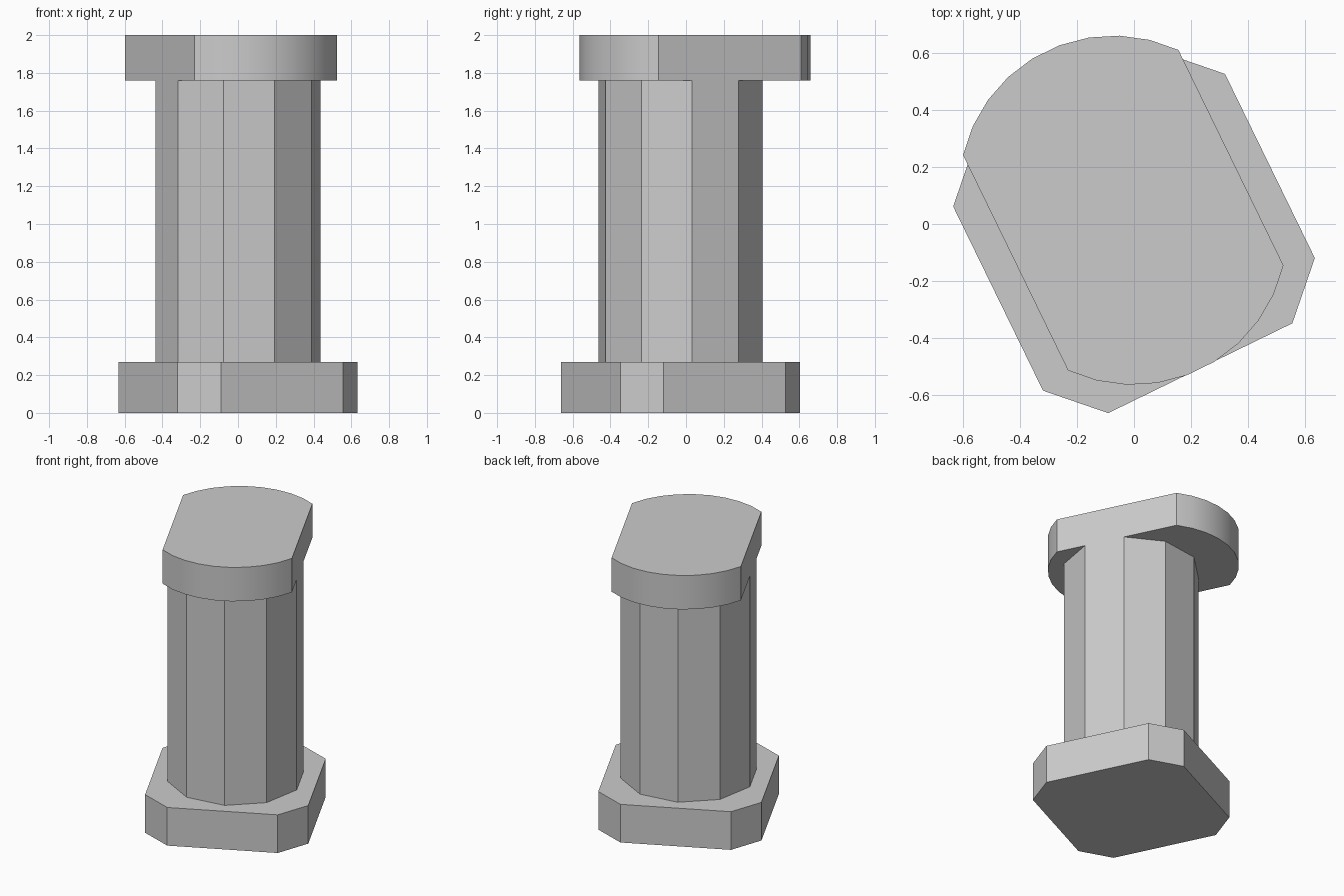
import bpy, bmesh
from math import sin, cos, asin, pi, radians

if "Cube" in bpy.data.objects:
    bpy.data.objects.remove(bpy.data.objects["Cube"])

TURN = radians(26)          # whole column is turned about z
CENTRE = (0.0, -0.029)      # axis of base and shaft


def prism(name, outline, z0, z1):
    """Extrude a flat outline (local coordinates) from z0 to z1."""
    c, s = cos(TURN), sin(TURN)
    bm = bmesh.new()
    verts = [bm.verts.new((CENTRE[0] + x * c - y * s,
                           CENTRE[1] + x * s + y * c, z0)) for x, y in outline]
    face = bm.faces.new(verts)
    top = bmesh.ops.extrude_face_region(bm, geom=[face])["geom"]
    bmesh.ops.translate(bm, vec=(0, 0, z1 - z0),
                        verts=[v for v in top if isinstance(v, bmesh.types.BMVert)])
    bmesh.ops.recalc_face_normals(bm, faces=bm.faces)
    mesh = bpy.data.meshes.new(name)
    bm.to_mesh(mesh)
    bm.free()
    obj = bpy.data.objects.new(name, mesh)
    bpy.context.collection.objects.link(obj)
    return obj


# Base: square slab with chamfered corners
h, e = 0.53, 0.359
base_outline = []
for k in range(4):
    c, s = round(cos(k * pi / 2)), round(sin(k * pi / 2))
    for x, y in ((h, -e), (h, e)):
        base_outline.append((x * c - y * s, x * s + y * c))
prism("base", base_outline, 0, 0.27)

# Shaft: ten-sided column with flats lined up with the cap sides
shaft_r = 0.42 / cos(pi / 10)
prism("shaft", [(shaft_r * cos((2 * k + 1) * pi / 10),
                 shaft_r * sin((2 * k + 1) * pi / 10)) for k in range(10)],
      0.27, 1.76)

# Cap: flat sides and two bulged ends, shifted toward the back
half, bulge, shift, segs = 0.42, 0.20, 0.086, 9
arc_r = (half ** 2 + bulge ** 2) / (2 * bulge)
arc_c = half + bulge - arc_r
spread = asin(half / arc_r)
end = [(arc_r * sin(a), arc_c + arc_r * cos(a))
       for a in (spread - 2 * spread * i / segs for i in range(segs + 1))]
cap_outline = [(x, y + shift) for x, y in end] + [(-x, -y + shift) for x, y in end]
cap = prism("cap", cap_outline, 1.76, 2.0)
bpy.ops.object.select_all(action='DESELECT')
cap.select_set(True)
bpy.context.view_layer.objects.active = cap
bpy.ops.object.shade_smooth_by_angle(angle=radians(30))
